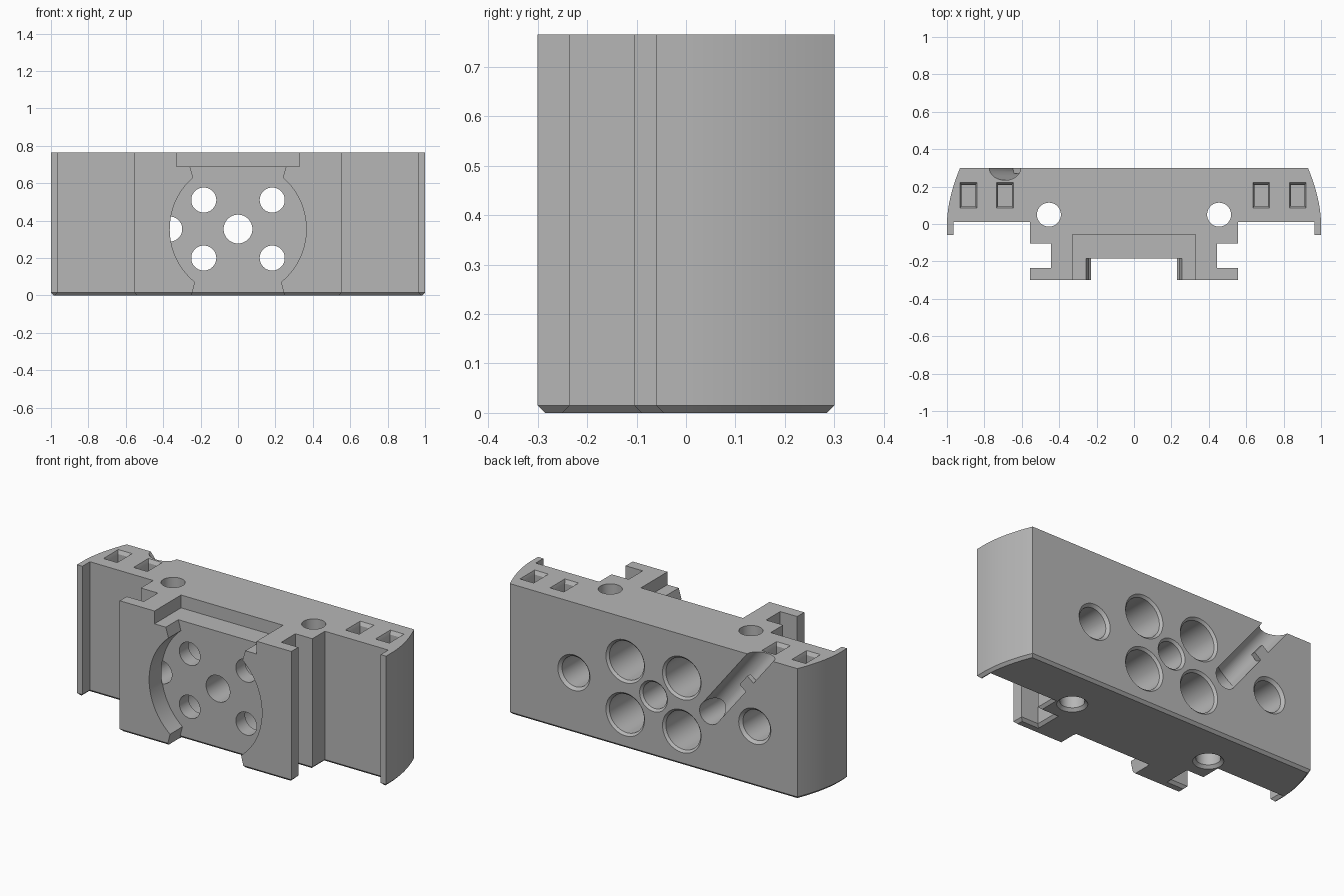
import bpy, bmesh, math
from mathutils import Vector

cube = bpy.data.objects.get("Cube")
if cube:
    bpy.data.objects.remove(cube, do_unlink=True)

H, BACK, FLOOR = 0.765, 0.3, -0.185
MID = 0.355
CHAMFER = 0.015

gray = bpy.data.materials.new("plain gray")
gray.use_nodes = True
gray.diffuse_color = (0.47, 0.47, 0.47, 1)
gray.node_tree.nodes["Principled BSDF"].inputs["Base Color"].default_value = gray.diffuse_color


def make(name, bm):
    bmesh.ops.recalc_face_normals(bm, faces=bm.faces)
    mesh = bpy.data.meshes.new(name)
    bm.to_mesh(mesh)
    bm.free()
    mesh.materials.append(gray)
    obj = bpy.data.objects.new(name, mesh)
    bpy.context.collection.objects.link(obj)
    return obj


def prism(points, direction):
    """Extrude a closed outline along a direction."""
    bm = bmesh.new()
    face = bm.faces.new([bm.verts.new(p) for p in points])
    out = bmesh.ops.extrude_face_region(bm, geom=[face])
    top = [v for v in out["geom"] if isinstance(v, bmesh.types.BMVert)]
    bmesh.ops.translate(bm, verts=top, vec=direction)
    return bm


def box(x0, x1, y0, y1, z0, z1):
    return prism([(x0, y0, z0), (x1, y0, z0), (x1, y1, z0), (x0, y1, z0)], (0, 0, z1 - z0))


def lathe(origin, axis, profile, sides=48, turn=0.0, scale=(1, 1)):
    """Stack rings of (radius, depth) along an axis."""
    q = Vector(axis).to_track_quat('Z', 'Y')
    bm = bmesh.new()
    rings = []
    for r, d in profile:
        angles = [turn + 2 * math.pi * i / sides for i in range(sides)]
        rings.append([bm.verts.new(Vector(origin) + q @ Vector(
            (r * scale[0] * math.cos(a), r * scale[1] * math.sin(a), d))) for a in angles])
    for a, b in zip(rings, rings[1:]):
        for i in range(sides):
            j = (i + 1) % sides
            bm.faces.new((a[i], a[j], b[j], b[i]))
    bm.faces.new(rings[0])
    bm.faces.new(rings[-1])
    return bm


# Body: mirrored plan outline with bowed ends, lips and side rail grooves
half = [(0.93 + 0.07 * math.sin(t), 0.3 * math.cos(t) ** 0.9)
        for t in [math.pi / 2 * i / 16 for i in range(16)]]
half = []
for i in range(17):
    y = BACK * (1 - i / 16)
    half.append((1.0 - 0.07 * (y / BACK) ** 1.8, y))
half += [(1.0, -0.06), (0.965, -0.06), (0.965, 0.01), (0.555, 0.01), (0.555, -0.105),
         (0.445, -0.105), (0.445, -0.235), (0.555, -0.235), (0.555, -0.3)]
outline = half + [(-x, y) for x, y in reversed(half)]
bm = prism([(x, y, 0) for x, y in outline], (0, 0, H))
rim = [e for e in bm.edges if all(v.co.z < 0.001 for v in e.verts)]
bmesh.ops.recalc_face_normals(bm, faces=bm.faces)
bmesh.ops.bevel(bm, geom=rim, offset=CHAMFER, segments=1, affect='EDGES')
body = make("body", bm)

cuts = []

# Round front recess with flared necks, and the ledge pocket above it
arc = []
for i in range(33):
    a = math.radians(-51 + 100 * i / 32)
    arc.append((0.365 * math.cos(a), MID + 0.365 * math.sin(a)))
side = [(0.253, -0.02)] + arc + [(0.26, 0.7)]
shape = side + [(-x, z) for x, z in reversed(side)]
cuts.append(prism([(x, -0.4, z) for x, z in shape], (0, FLOOR + 0.4, 0)))
cuts.append(box(-0.33, 0.33, -0.4, -0.055, 0.69, 0.9))
cuts.append(lathe((-0.245, FLOOR, 0), (1, 0, 0), [(CHAMFER, 0), (CHAMFER, 0.49)], 4))

# Holes from the back: centre, four counterbored, two blind
into = (0, -1, 0)
cuts.append(lathe((0, BACK, MID), into,
                  [(0.1, -0.01), (0.077, 0.013), (0.077, 0.7)]))
for x in (-0.183, 0.183):
    for z in (0.2, 0.51):
        cuts.append(lathe((x, BACK, z), into, [(0.135, -0.01), (0.112, 0.013),
                                               (0.112, 0.4), (0.067, 0.4), (0.067, 0.7)]))
for x in (-0.655, 0.515):
    cuts.append(lathe((x, BACK, MID), into, [(0.114, -0.01), (0.088, 0.016), (0.088, 0.22)]))

# Slanted cable channel on the back, ending in a through hole
start = Vector((-0.365, BACK, MID))
along = Vector((-0.325, 0, 0.41)).normalized()
cuts.append(lathe(start, into, [(0.067, -0.05), (0.067, 0.487)]))
cuts.append(lathe(start, along, [(0.066, 0), (0.066, 0.75)]))

# Vertical screw holes, flared underneath
for x in (-0.455, 0.455):
    cuts.append(lathe((x, 0.05, 0), (0, 0, 1), [(0.09, -0.01), (0.064, 0.016), (0.064, 0.9)]))

# Rectangular sockets in the top
for x in (-0.885, -0.69, 0.68, 0.875):
    cuts.append(lathe((x, 0.153, H), (0, 0, -1), [(0.07, -0.01), (0.053, 0.02), (0.053, 0.25)],
                      4, math.pi / 4, (0.98, 1.5)))

for i, bm in enumerate(cuts):
    cutter = make("cutter", bm)
    cutter.hide_render = True
    mod = body.modifiers.new("cut", 'BOOLEAN')
    mod.operation, mod.solver, mod.object = 'DIFFERENCE', 'EXACT', cutter
    bpy.context.view_layer.objects.active = body
    bpy.ops.object.modifier_apply(modifier=mod.name)
    bpy.data.objects.remove(cutter, do_unlink=True)

# Small retaining tab over the lower side of the channel
across = Vector((along.z, 0, -along.x))
corners = [start + along * a - across * b for a, b in
           ((0.29, 0.08), (0.29, 0.015), (0.37, 0.015), (0.37, 0.08))]
if corners[0].z > corners[1].z:
    corners.reverse()
tab = make("channel_tab", prism(corners, (0, -0.03, 0)))

for obj in (body, tab):
    bpy.ops.object.select_all(action='DESELECT')
    obj.select_set(True)
    bpy.context.view_layer.objects.active = obj
    bpy.ops.object.shade_smooth_by_angle(angle=math.radians(25))
